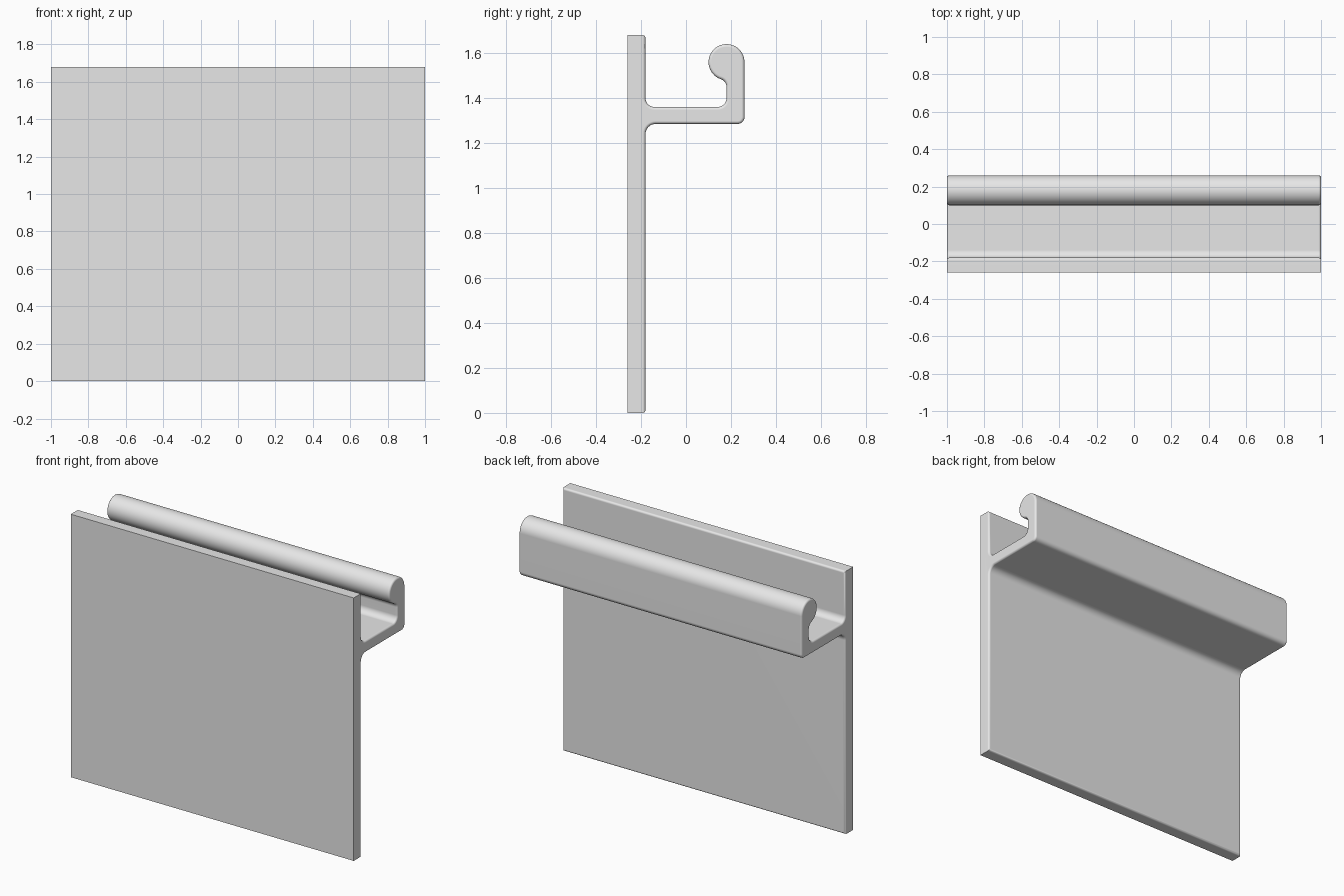
import bpy
import bmesh
import math
from mathutils import Vector

cube = bpy.data.objects.get("Cube")
if cube:
    bpy.data.objects.remove(cube, do_unlink=True)

HALF = 1.0                          # half length of the extrusion
FRONT, BACK, TOP = -0.26, -0.18, 1.68
SHELF_LOW, SHELF_HIGH = 1.285, 1.36
LIP_IN, LIP_OUT = 0.18, 0.26
BEAD_Z, BEAD_R, NECK_R = 1.56, 0.08, 0.035
EDGE = 0.013                        # small rounding of the outer edges


def arc(cy, cz, r, start, end, steps):
    """Points on an arc in the y-z plane."""
    angles = [start + (end - start) * i / steps for i in range(steps + 1)]
    return [Vector((cy + r * math.cos(a), cz + r * math.sin(a))) for a in angles]


def corner(y, z, r, side_y, side_z, reverse=False, steps=8):
    """Right-angle corner rounded towards the given side."""
    start = math.atan2(0, -side_y)
    end = math.atan2(-side_z, 0)
    sweep = (end - start + math.pi) % (2 * math.pi) - math.pi
    pts = arc(y + side_y * r, z + side_z * r, r, start, start + sweep, steps)
    return pts[::-1] if reverse else pts


# Cross-section: plate, shelf, upright lip and rolled bead
drop = math.sqrt((BEAD_R + NECK_R) ** 2 - NECK_R ** 2)
lean = math.atan2(drop, NECK_R)
profile = [Vector((FRONT, 0)), Vector((BACK, 0))]
profile += corner(BACK, SHELF_LOW, 0.045, 1, -1)
profile += corner(LIP_OUT, SHELF_LOW, 0.03, -1, 1, reverse=True)
profile += arc(LIP_IN, BEAD_Z, BEAD_R, 0, math.pi + lean, 32)
profile += arc(LIP_IN - NECK_R, BEAD_Z - drop, NECK_R, lean, 0, 8)[1:]
profile += corner(LIP_IN, SHELF_HIGH, 0.04, -1, 1)
profile += corner(BACK, SHELF_HIGH, 0.04, 1, 1, reverse=True)
profile += [Vector((BACK, TOP)), Vector((FRONT, TOP))]

# Extrude the section along x
bm = bmesh.new()
face = bm.faces.new([bm.verts.new((-HALF, p.x, p.y)) for p in profile])
result = bmesh.ops.extrude_face_region(bm, geom=[face], use_keep_orig=True)
moved = [v for v in result["geom"] if isinstance(v, bmesh.types.BMVert)]
bmesh.ops.translate(bm, vec=(2 * HALF, 0, 0), verts=moved)
bmesh.ops.recalc_face_normals(bm, faces=bm.faces)


def is_rounded(edge):
    """End outlines behind the front plate, and the plate's back rims."""
    a, b = (v.co for v in edge.verts)
    if min(a.y, b.y) < FRONT + 0.001:
        return False
    if abs(a.x - b.x) < 0.001:
        return True
    return a.z < 0.001 or a.z > TOP - 0.001


bmesh.ops.bevel(bm, geom=[e for e in bm.edges if is_rounded(e)], offset=EDGE,
                offset_type='OFFSET', segments=4, profile=0.5,
                affect='EDGES', clamp_overlap=False)
bmesh.ops.recalc_face_normals(bm, faces=bm.faces)
mesh = bpy.data.meshes.new("hook_rail_plate")
bm.to_mesh(mesh)
bm.free()

rail = bpy.data.objects.new("hook_rail_plate", mesh)
bpy.context.collection.objects.link(rail)

# Single light grey material
grey = bpy.data.materials.new("light_grey")
grey.use_nodes = True
colour = (0.8, 0.8, 0.8, 1)
grey.diffuse_color = colour
for node in grey.node_tree.nodes:
    if node.type == 'BSDF_PRINCIPLED':
        node.inputs["Base Color"].default_value = colour
mesh.materials.append(grey)

# Smooth rounded surfaces with flat large faces
bpy.ops.object.select_all(action='DESELECT')
rail.select_set(True)
bpy.context.view_layer.objects.active = rail
bpy.ops.object.shade_smooth_by_angle(angle=math.radians(35))
normals = rail.modifiers.new("weighted_normals", 'WEIGHTED_NORMAL')
normals.keep_sharp = True
